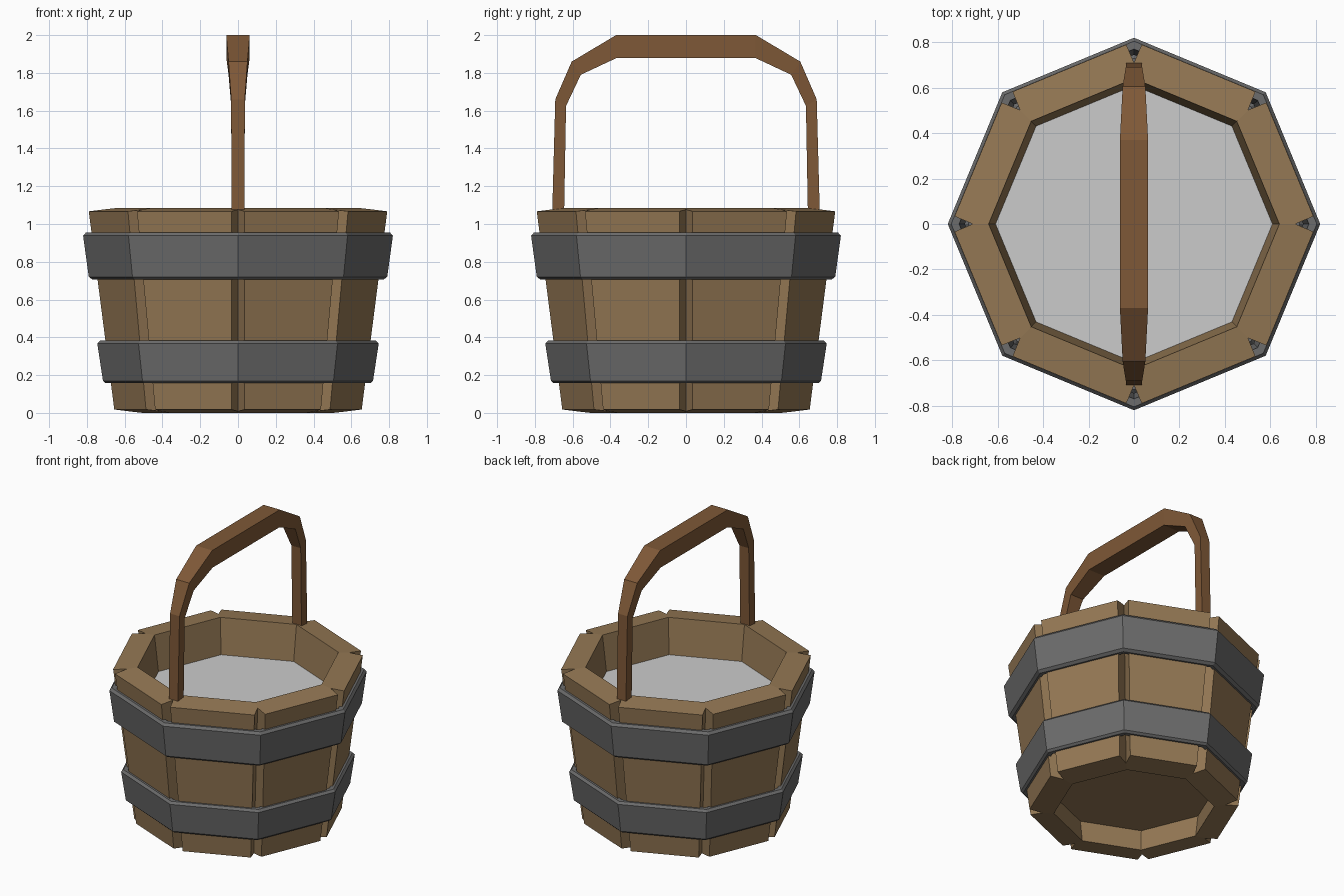
import bpy
from math import pi, sin, cos

if "Cube" in bpy.data.objects:
    bpy.data.objects.remove(bpy.data.objects["Cube"])


def material(name, rgb):
    m = bpy.data.materials.new(name)
    m.diffuse_color = (*rgb, 1)
    m.use_nodes = True
    m.node_tree.nodes["Principled BSDF"].inputs["Base Color"].default_value = m.diffuse_color
    return m


WOOD = material("wood", (0.30, 0.19, 0.09))
IRON = material("iron", (0.15, 0.15, 0.15))
DARK_WOOD = material("handle_wood", (0.21, 0.098, 0.038))


def make(name, verts, faces, mat=None):
    me = bpy.data.meshes.new(name)
    me.from_pydata(verts, [], faces)
    ob = bpy.data.objects.new(name, me)
    bpy.context.collection.objects.link(ob)
    if mat:
        me.materials.append(mat)
    return ob


def loft(name, rings, mat, closed=False):
    """Skin equal rings of points, capping the ends unless closed."""
    n, k = len(rings[0]), len(rings)
    faces = [(i * n + j, i * n + (j + 1) % n,
              (i + 1) % k * n + (j + 1) % n, (i + 1) % k * n + j)
             for i in range(k if closed else k - 1) for j in range(n)]
    if not closed:
        faces += [tuple(reversed(range(n))), tuple(range((k - 1) * n, k * n))]
    ob = make(name, [p for r in rings for p in r], faces, mat)
    return ob


def octagon(r, z):
    return [(r * cos(i * pi / 4), r * sin(i * pi / 4), z) for i in range(8)]


# Tapered staves with chamfered outer edges, leaving a notch at each corner
def stave_ring(a, shift, z):
    ring = []
    profile = [(0.64, 0, 0), (0.71, 0, -0.008), (0.79, 0.034, -0.018)]
    for ang, side, pts in ((a, 1, profile), (a + pi / 4, -1, profile[::-1])):
        for u, v, dz in pts:
            u, v = u + shift, v * side
            ring.append((u * cos(ang) - v * sin(ang),
                         u * sin(ang) + v * cos(ang), z + dz))
    return ring


for i in range(8):
    a = i * pi / 4
    # bottom end is cut square to the lean, so its outer edge is higher
    low = [(x, y, -z) for x, y, z in stave_ring(a, -0.135, 0)]
    loft(f"stave_{i + 1}", [low, stave_ring(a, 0, 1.085)], WOOD)

# Iron hoops: closed cross-section swept round the octagon
hoops = {
    "upper_hoop": [(0.77, 0.955), (0.745, 0.705), (0.77, 0.705),
                   (0.79, 0.72), (0.82, 0.938), (0.805, 0.955)],
    "lower_hoop": [(0.70, 0.383), (0.67, 0.157), (0.70, 0.157),
                   (0.715, 0.17), (0.745, 0.368), (0.73, 0.383)],
}
for name, section in hoops.items():
    loft(name, [octagon(r, z) for r, z in section], IRON, closed=True)

# Base board and the grey surface of the contents
loft("base_board", [octagon(0.53, 0.15), octagon(0.535, 0.19)], WOOD)
make("water_surface", octagon(0.615, 0.84), [tuple(range(8))])

# Carrying handle: (outer y, z, inner y, z, half width), mirrored in y
path = [(0.708, 1.07, 0.645, 1.07, 0.035), (0.692, 1.66, 0.635, 1.625, 0.036),
        (0.605, 1.86, 0.557, 1.79, 0.05), (0.37, 2.0, 0.365, 1.88, 0.062)]


def section(p, s):
    yo, zo, yi, zi, w = p
    return [(-w, s * yo, zo), (w, s * yo, zo), (w, s * yi, zi), (-w, s * yi, zi)]


loft("handle", [section(p, 1) for p in path]
     + [section(p, -1) for p in reversed(path)], DARK_WOOD)

# Consistent outward normals
import bmesh
for ob in bpy.data.objects:
    bm = bmesh.new()
    bm.from_mesh(ob.data)
    if ob.name != "water_surface":
        bmesh.ops.recalc_face_normals(bm, faces=bm.faces)
    bm.to_mesh(ob.data)
    bm.free()
